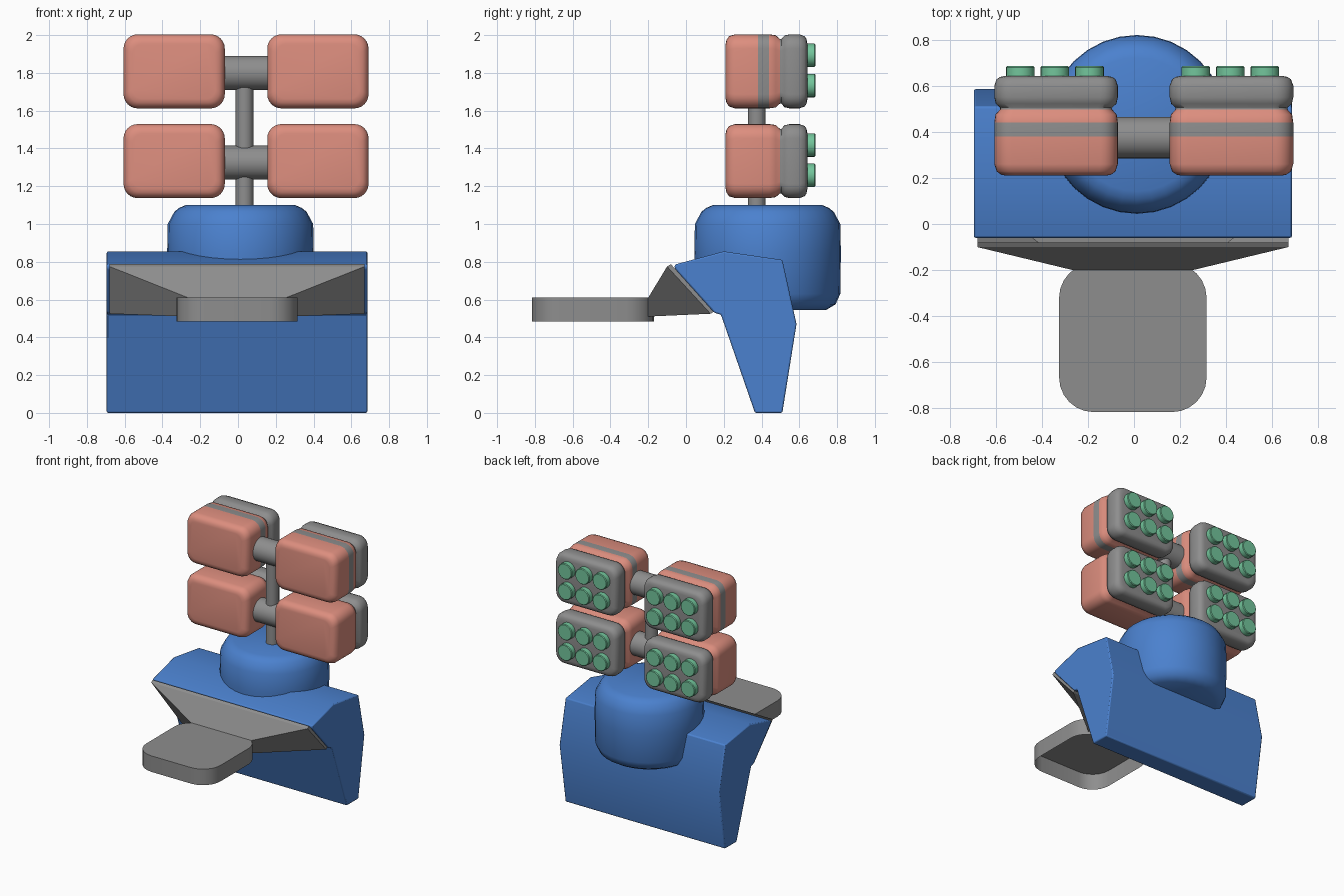
import bpy, bmesh, math
from mathutils import Vector

if "Cube" in bpy.data.objects:
    bpy.data.objects.remove(bpy.data.objects["Cube"], do_unlink=True)


def material(name, rgb):
    m = bpy.data.materials.new(name)
    m.use_nodes = True
    m.diffuse_color = (*rgb, 1)
    m.node_tree.nodes["Principled BSDF"].inputs["Base Color"].default_value = (*rgb, 1)
    return m


BLUE = material("blue", (0.07, 0.22, 0.62))
GREY = material("grey", (0.27, 0.27, 0.27))
PINK = material("salmon", (0.72, 0.27, 0.21))
GREEN = material("green", (0.17, 0.56, 0.33))


def finish(name, bm, mats, angle=35):
    """Turn a bmesh into a smooth-shaded object that keeps its sharp edges."""
    bmesh.ops.recalc_face_normals(bm, faces=bm.faces)
    mesh = bpy.data.meshes.new(name)
    bm.to_mesh(mesh)
    bm.free()
    for m in mats:
        mesh.materials.append(m)
    ob = bpy.data.objects.new(name, mesh)
    bpy.context.collection.objects.link(ob)
    bpy.ops.object.select_all(action='DESELECT')
    ob.select_set(True)
    bpy.context.view_layer.objects.active = ob
    bpy.ops.object.shade_smooth_by_angle(angle=math.radians(angle))
    return ob


def loft(rings, start=True, end=True):
    """Skin a list of equal-sized point rings, with optional end caps."""
    bm = bmesh.new()
    vs = [[bm.verts.new(p) for p in ring] for ring in rings]
    n = len(vs[0])
    for a, b in zip(vs, vs[1:]):
        for i in range(n):
            j = (i + 1) % n
            bm.faces.new((a[i], a[j], b[j], b[i]))
    if start:
        bm.faces.new(vs[0][::-1])
    if end:
        bm.faces.new(vs[-1])
    return bm


def rounded_rect(hw, hh, r, steps=6):
    """2D rounded rectangle around the origin."""
    pts = []
    for k, (sx, sy) in enumerate(((1, 1), (-1, 1), (-1, -1), (1, -1))):
        for s in range(steps + 1):
            a = math.pi / 2 * (k + s / steps)
            pts.append((sx * (hw - r) + r * math.cos(a), sy * (hh - r) + r * math.sin(a)))
    return pts


def cylinder(name, start, end, radius, mat, segments=32, bevel=0):
    """Round bar between two points."""
    a, b = Vector(start), Vector(end)
    q = (b - a).to_track_quat('Z', 'Y')
    length = (b - a).length
    profile = [(0, radius), (length - bevel, radius)]
    if bevel:
        profile.append((length, radius - bevel))
    rings = [[a + q @ Vector((r * math.cos(t), r * math.sin(t), d))
              for t in (2 * math.pi * i / segments for i in range(segments))]
             for d, r in profile]
    return finish(name, loft(rings), [mat])


# Slanted blue body: side profile extruded across the width
side = [(-0.06, 0.785), (0.2, 0.855), (0.51, 0.81), (0.585, 0.47), (0.51, 0),
        (0.365, 0), (0.185, 0.52), (0.15, 0.53), (-0.06, 0.765)]
body = finish("body", loft([[(x, y, z) for y, z in side] for x in (-0.695, 0.685)]), [BLUE], 25)
bev = body.modifiers.new("soft_edges", 'BEVEL')
bev.width = 0.008
bev.segments = 2

# Round turret sunk into the body
dome = [(1.1, 0.29), (1.085, 0.325), (1.065, 0.35), (1.0, 0.385), (0.85, 0.388),
        (0.63, 0.385), (0.575, 0.36), (0.545, 0.31)]
rings = [[(0.013 + r * math.cos(t), 0.432 + r * math.sin(t), z)
          for t in (2 * math.pi * i / 32 for i in range(32))] for z, r in dome]
finish("turret", loft(rings), [BLUE], 40)

# Tapered bracket, open where it meets the body
back = [(-0.68, -0.1, 0.775), (0.67, -0.1, 0.775), (0.67, 0.13, 0.525), (-0.68, 0.13, 0.525)]
rim = [(x, y + 0.02, z + 0.012) for x, y, z in back]
front = [(-0.265, -0.2, 0.61), (0.255, -0.2, 0.61), (0.255, -0.2, 0.51), (-0.265, -0.2, 0.51)]
finish("bracket", loft([front, back, rim], end=False), [GREY], 20)

# Rounded tray, open underneath
outline = rounded_rect(0.32, 0.323, 0.15)
finish("tray", loft([[(x - 0.005, y - 0.493, z) for x, y in outline] for z in (0.61, 0.485)],
                    end=False), [GREY])

# Mast and cross bars
MX, MY = 0.035, 0.375
LEVELS = {"lower": 1.325, "upper": 1.8}
cylinder("mast", (MX, MY, 1.05), (MX, MY, 1.8), 0.047, GREY)
for level, z in LEVELS.items():
    cylinder(level + "_cross_bar", (-0.12, MY, z), (0.2, MY, z), 0.09, GREY)

# Pods: depth and inset of each ring, front to back
pod_profile = [(0.21, 0.05), (0.214, 0.03), (0.228, 0.01), (0.26, 0), (0.38, 0), (0.44, 0),
               (0.475, 0.005), (0.497, 0.025), (0.505, 0.025), (0.522, 0.006), (0.55, 0),
               (0.6, 0), (0.628, 0.01), (0.638, 0.025), (0.642, 0.045)]
for level, z in LEVELS.items():
    zc = z + 0.008
    for label, xc in (("left", 0.423), ("right", -0.338)):
        rings = []
        for y, inset in pod_profile:
            rect = rounded_rect(0.268 - inset, 0.196 - inset, 0.075 - inset * 0.5)
            rings.append([(xc + x, y, zc + h) for x, h in rect])
        bm = loft(rings)
        for f in bm.faces:
            y = f.calc_center_median().y
            stripe = level == "upper" and 0.38 < y < 0.44
            f.material_index = 1 if y > 0.498 or stripe else 0
        finish(f"{level}_{label}_pod", bm, [PINK, GREY], 50)

        # Two rows of three round studs on the back
        for col in (-1, 0, 1):
            for row in (-1, 1):
                p = (xc - 0.005 + col * 0.15, 0.63, zc + 0.005 + row * 0.08)
                cylinder(f"{level}_{label}_stud", p, (p[0], 0.685, p[2]), 0.062, GREEN, 24, 0.005)
